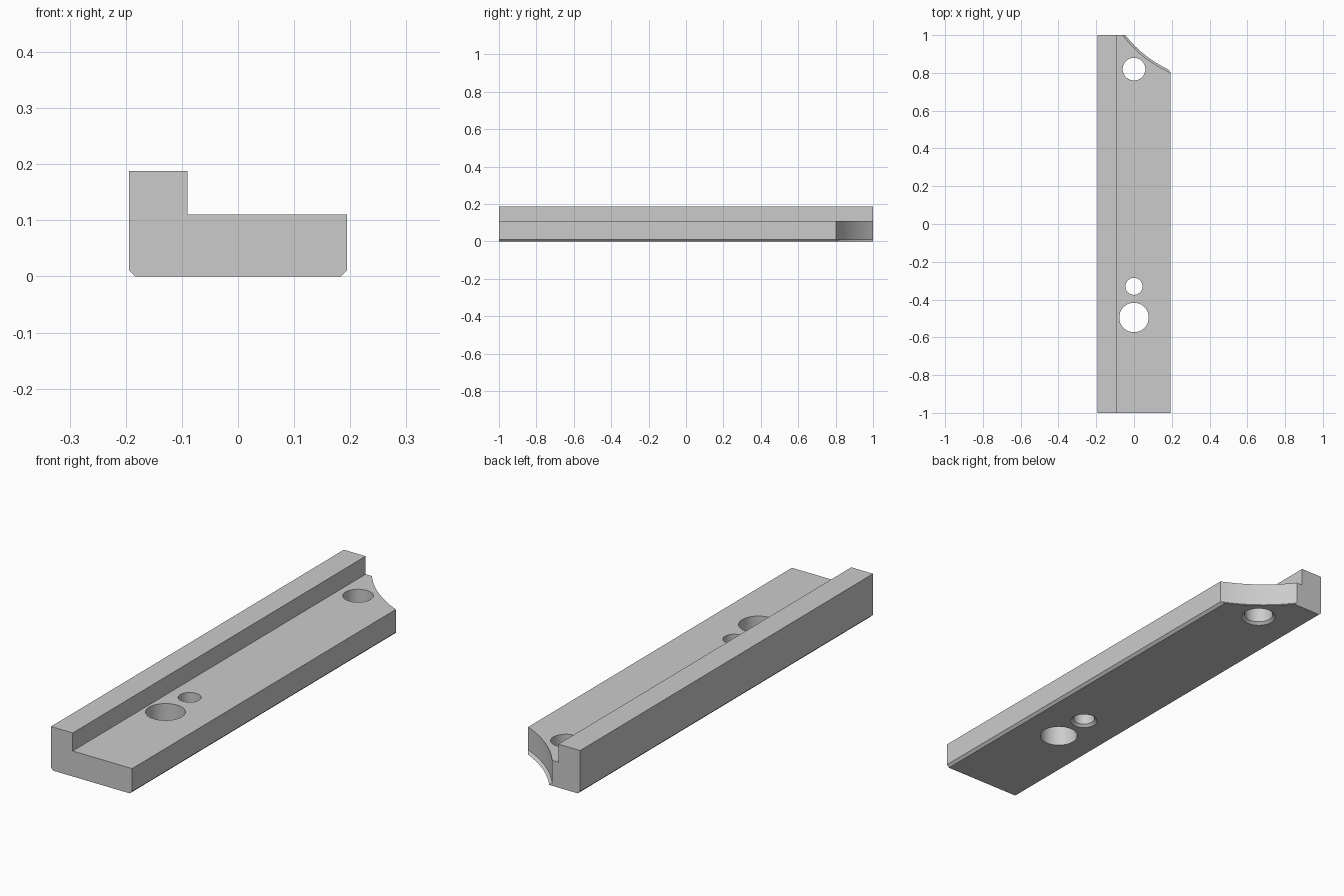
import bpy
import bmesh
import math

cube = bpy.data.objects.get("Cube")
if cube:
    bpy.data.objects.remove(cube, do_unlink=True)

grey = bpy.data.materials.new("Plain grey")
grey.use_nodes = True
colour = (0.6, 0.6, 0.6, 1)
grey.diffuse_color = colour
grey.node_tree.nodes["Principled BSDF"].inputs["Base Color"].default_value = colour

CHAMFER = 0.011


def make_object(name, bm):
    bmesh.ops.recalc_face_normals(bm, faces=bm.faces)
    mesh = bpy.data.meshes.new(name)
    bm.to_mesh(mesh)
    bm.free()
    mesh.materials.append(grey)
    obj = bpy.data.objects.new(name, mesh)
    bpy.context.collection.objects.link(obj)
    return obj


def round_cutter(name, x, y, radius, flare, segments):
    """Upright cylinder whose lower end widens or narrows at 45 degrees."""
    below, above = -0.02, 0.3
    outline = [(radius + flare * (CHAMFER - below), below),
               (radius, CHAMFER), (radius, above)]
    bm = bmesh.new()
    rings = []
    for r, z in outline:
        angles = [math.tau * i / segments for i in range(segments)]
        rings.append([bm.verts.new((x + r * math.cos(a), y + r * math.sin(a), z))
                      for a in angles])
    for low, high in zip(rings, rings[1:]):
        for i in range(segments):
            j = (i + 1) % segments
            bm.faces.new((low[i], low[j], high[j], high[i]))
    bm.faces.new(rings[0])
    bm.faces.new(rings[-1])
    obj = make_object(name, bm)
    obj.hide_render = True
    return obj


# Stepped bar with chamfered lower edges, extruded along its length
profile = [(-0.194, CHAMFER), (-0.183, 0), (0.183, 0), (0.194, CHAMFER),
           (0.194, 0.11), (-0.09, 0.11), (-0.09, 0.188), (-0.194, 0.188)]
bm = bmesh.new()
end = bm.faces.new([bm.verts.new((x, -1, z)) for x, z in profile])
extruded = bmesh.ops.extrude_face_region(bm, geom=[end], use_keep_orig=True)
moved = [v for v in extruded["geom"] if isinstance(v, bmesh.types.BMVert)]
bmesh.ops.translate(bm, verts=moved, vec=(0, 2, 0))
bar = make_object("stepped_bar", bm)

# Three through holes and the concave rear corner
cutters = [
    round_cutter("rear_hole_cutter", 0, 0.82, 0.06, 1, 64),
    round_cutter("small_hole_cutter", 0, -0.33, 0.045, 1, 64),
    round_cutter("large_hole_cutter", 0, -0.495, 0.078, 0, 64),
    round_cutter("corner_cutter", 0.449, 1.388, 0.64, -1, 240),
]
bpy.ops.object.select_all(action="DESELECT")
bpy.context.view_layer.objects.active = bar
bar.select_set(True)
for cutter in cutters:
    cut = bar.modifiers.new(cutter.name, "BOOLEAN")
    cut.operation = "DIFFERENCE"
    cut.solver = "EXACT"
    cut.object = cutter
    bpy.ops.object.modifier_apply(modifier=cut.name)
    bpy.data.objects.remove(cutter, do_unlink=True)

bpy.ops.object.shade_smooth_by_angle(angle=math.radians(30))
